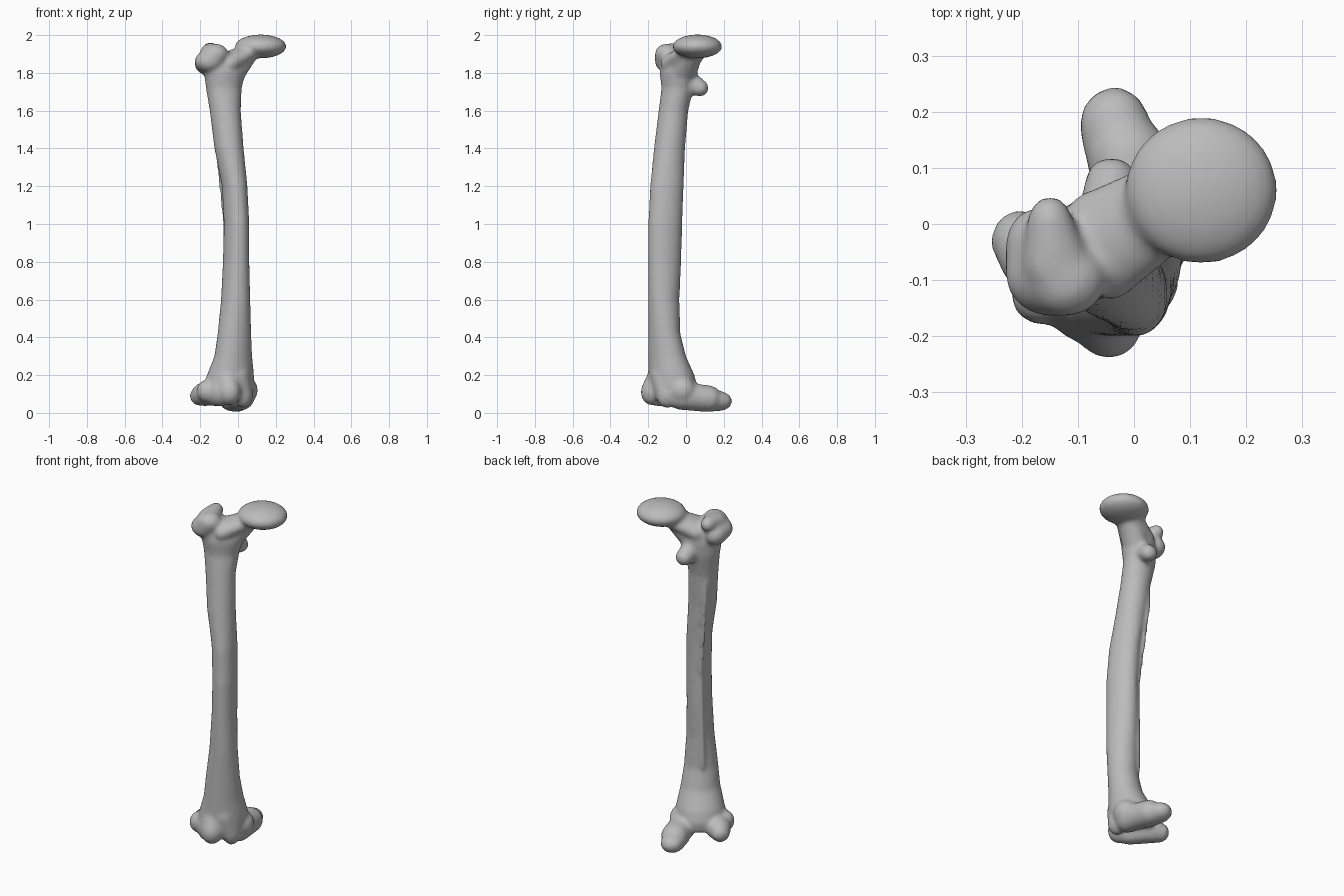
import bpy, bmesh
from math import sin, cos, pi, radians
from mathutils import Matrix, Vector

if "Cube" in bpy.data.objects:
    bpy.data.objects.remove(bpy.data.objects["Cube"])

bone_mat = bpy.data.materials.new("bone grey")
bone_mat.use_nodes = True
GREY = (0.5, 0.5, 0.5, 1)
bone_mat.diffuse_color = GREY
bone_mat.node_tree.nodes["Principled BSDF"].inputs["Base Color"].default_value = GREY

bone = bmesh.new()


def hull(*blobs):
    """Closed convex lump around ellipsoids given as (centre, radii, turn about z)."""
    part = bmesh.new()
    for centre, radii, turn in blobs:
        m = (Matrix.Translation(centre) @ Matrix.Rotation(radians(turn), 4, 'Z')
             @ Matrix.Diagonal((*radii, 1)))
        bmesh.ops.create_uvsphere(part, u_segments=24, v_segments=14, radius=1, matrix=m)
    if len(blobs) > 1:
        bmesh.ops.delete(part, geom=part.faces[:] + part.edges[:], context='EDGES_FACES')
        out = bmesh.ops.convex_hull(part, input=part.verts[:])
        bmesh.ops.delete(part, geom=[v for v in part.verts if not v.link_faces], context='VERTS')
    bmesh.ops.recalc_face_normals(part, faces=part.faces[:])
    tmp = bpy.data.meshes.new("part")
    part.to_mesh(tmp)
    part.free()
    bone.from_mesh(tmp)
    bpy.data.meshes.remove(tmp)


# Shaft: z, x low, x high, y low, y high, skew
RINGS = [
    (0.08, -.17, .07, -.19, .05, .1), (0.14, -.18, .085, -.205, .06, .1),
    (0.2, -.165, .085, -.2, .045, .1), (0.3, -.125, .075, -.2, 0, .15),
    (0.42, -.108, .07, -.2, -.03, .1), (0.6, -.09, .065, -.2, -.035, -.1),
    (0.8, -.08, .06, -.2, -.025, -.18), (1.0, -.075, .06, -.2, -.02, -.18),
    (1.2, -.085, .05, -.19, -.012, -.15), (1.4, -.125, .03, -.17, -.005, -.05),
    (1.6, -.15, .015, -.145, .012, 0), (1.72, -.17, .02, -.13, .04, .1),
    (1.8, -.18, .04, -.14, .055, .2), (1.87, -.17, .04, -.13, .05, .3),
]
SIDES = 32
loops = []
for z, x0, x1, y0, y1, skew in RINGS:
    loop = []
    for i in range(SIDES):
        t = 2 * pi * i / SIDES
        x = (x0 + x1) / 2 + (x1 - x0) / 2 * cos(t)
        y = (y0 + y1) / 2 + (y1 - y0) / 2 * sin(t + skew)
        loop.append(bone.verts.new((x, y, z)))
    loops.append(loop)
for a, b in zip(loops, loops[1:]):
    for i in range(SIDES):
        j = (i + 1) % SIDES
        bone.faces.new((a[i], a[j], b[j], b[i]))
bone.faces.new(loops[0][::-1])
bone.faces.new(loops[-1])

# Rough line down the back of the shaft
hull(((-.075, -.05, .5), (.012, .012, .1), 0), ((-.065, -.045, 1.0), (.012, .012, .1), 0))
hull(((-.065, -.045, 1.0), (.012, .012, .1), 0), ((-.115, -.015, 1.5), (.012, .012, .1), 0))

# Head and neck
hull(((.12, .06, 1.94), (.137, .132, .063), 0))
hull(((.08, .045, 1.92), (.06, .08, .04), 0), ((-.06, -.04, 1.85), (.06, .1, .06), 20))
hull(((.06, .03, 1.9), (.05, .06, .03), 0), ((-.05, -.03, 1.77), (.07, .08, .06), 20))

# Greater trochanter with its hooked tip
hull(((-.15, -.09, 1.86), (.08, .075, .06), 0), ((-.12, -.1, 1.9), (.07, .065, .055), 0),
     ((-.17, -.04, 1.85), (.06, .07, .06), 0))
hull(((-.14, -.07, 1.91), (.06, .06, .048), 0), ((-.15, .005, 1.92), (.04, .045, .04), 0))

# Lesser trochanter
hull(((-.04, .075, 1.72), (.048, .045, .045), 0), ((-.05, .0, 1.76), (.05, .05, .07), 0))

# Inner condyle, its rear lobe and its side bump
hull(((.02, -.02, .09), (.07, .08, .075), 0), ((-.01, .12, .075), (.075, .07, .07), 0))
hull(((-.01, .1, .07), (.07, .08, .066), 0), ((-.035, .175, .062), (.063, .07, .052), 0))
hull(((.045, -.02, .12), (.06, .07, .07), 0))

# Outer condyle, its rear lobe and its side bump
hull(((-.09, -.15, .11), (.08, .06, .075), -35), ((-.18, -.05, .1), (.065, .07, .062), 0))
hull(((-.17, -.06, .1), (.06, .06, .065), 0), ((-.205, -.03, .09), (.05, .055, .052), 0))
hull(((-.165, -.125, .115), (.055, .055, .06), 0))

# Kneecap groove lips at the front
hull(((-.045, -.18, .11), (.06, .06, .07), 0), ((-.06, -.14, .2), (.06, .06, .06), 0))
hull(((.03, -.1, .1), (.05, .06, .075), 0), ((0, -.13, .2), (.06, .06, .06), 0))

mesh = bpy.data.meshes.new("thigh_bone")
bone.to_mesh(mesh)
bone.free()
mesh.materials.append(bone_mat)
obj = bpy.data.objects.new("thigh_bone", mesh)
bpy.context.collection.objects.link(obj)

# Fuse the parts into one smooth surface
fuse = obj.modifiers.new("fuse", 'REMESH')
fuse.mode = 'VOXEL'
fuse.voxel_size = 0.011
fuse.use_smooth_shade = True
soft = obj.modifiers.new("soften", 'SMOOTH')
soft.factor = 0.5
soft.iterations = 8
